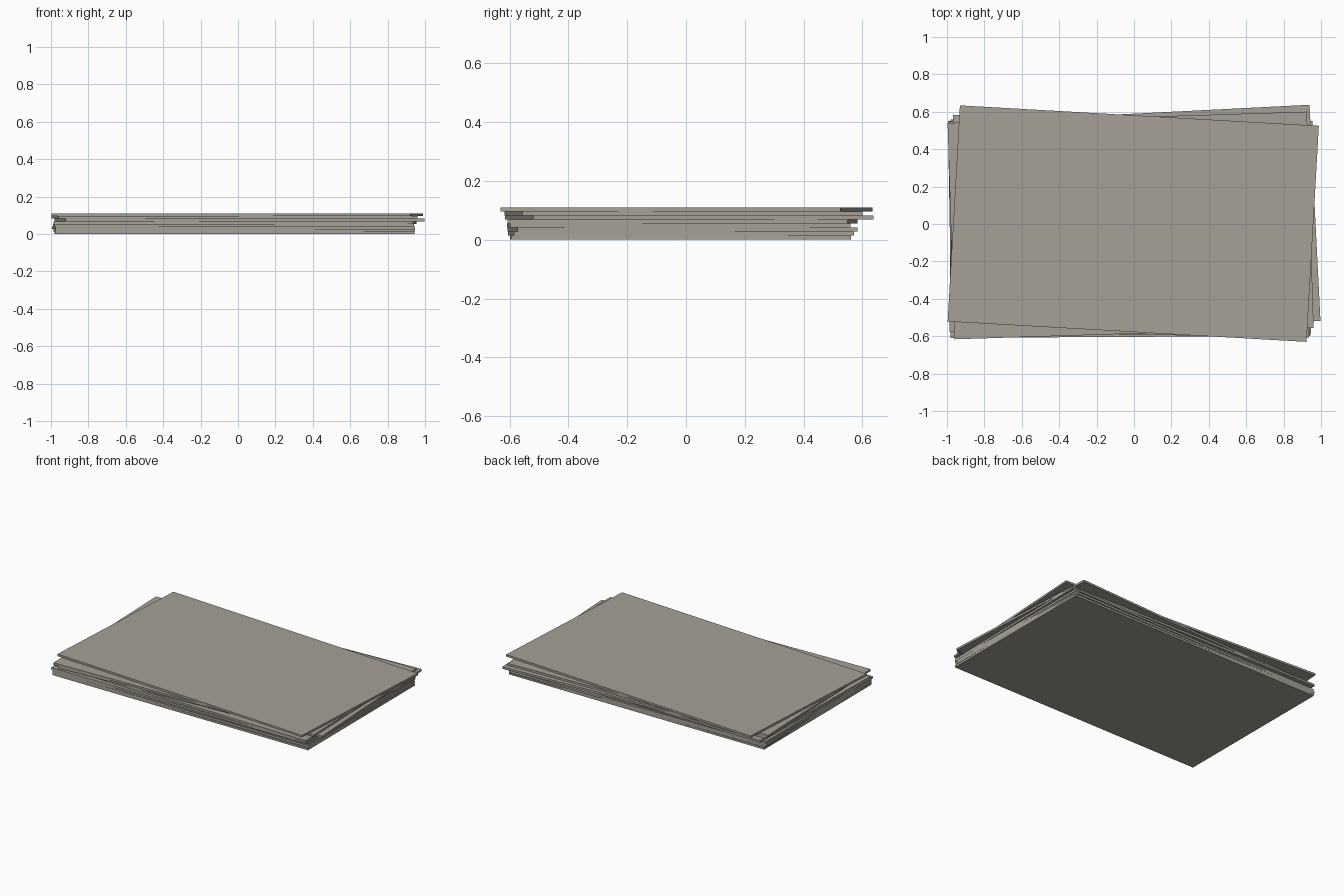
import bpy
import math

if "Cube" in bpy.data.objects:
    bpy.data.objects.remove(bpy.data.objects["Cube"])

W, D = 1.922, 1.157      # sheet width and depth
T = 0.1088 / 8           # sheet thickness

paper = bpy.data.materials.new("warm_grey_paper")
paper.diffuse_color = (0.38, 0.358, 0.31, 1)
paper.use_nodes = True
paper.node_tree.nodes["Principled BSDF"].inputs["Base Color"].default_value = paper.diffuse_color

# centre x, centre y, turn in degrees, from bottom sheet to top sheet
LAYOUT = [
    (-0.018, -0.019, 0.1),
    (-0.020, -0.017, 0.6),
    (-0.024, -0.012, 1.0),
    (-0.024, -0.025, 0.3),
    (-0.016, -0.012, -1.0),
    (0.008, 0.011, 2.9),
    (-0.018, -0.008, 1.8),
    (-0.004, 0.002, -3.25),
]


def add_sheet(index, x, y, turn):
    bpy.ops.mesh.primitive_cube_add(
        size=1, location=(x, y, (index + 0.5) * T),
        rotation=(0, 0, math.radians(turn)))
    sheet = bpy.context.object
    sheet.name = f"paper_sheet_{index + 1}"
    sheet.scale = (W, D, T)
    bpy.ops.object.transform_apply(location=False, rotation=False, scale=True)
    sheet.data.materials.append(paper)


# loose stack of slightly turned sheets
for i, (x, y, turn) in enumerate(LAYOUT):
    add_sheet(i, x, y, turn)
